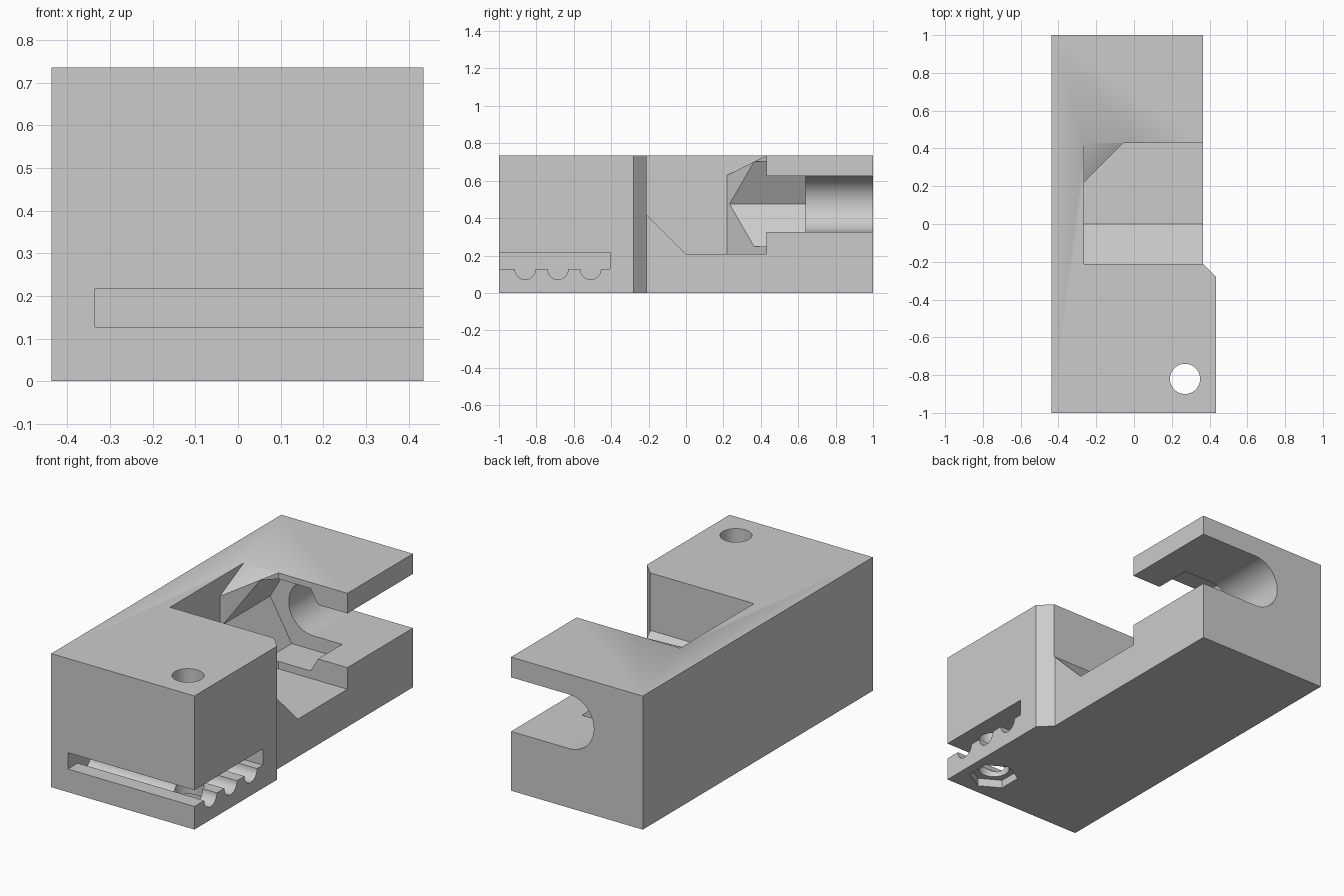
import bpy
import bmesh
from math import cos, sin, pi, radians
from mathutils import Vector

if "Cube" in bpy.data.objects:
    bpy.data.objects.remove(bpy.data.objects["Cube"], do_unlink=True)

grey = bpy.data.materials.new("plain_grey")
grey.use_nodes = True
COLOUR = (0.6, 0.6, 0.6, 1)
grey.diffuse_color = COLOUR
grey.node_tree.nodes["Principled BSDF"].inputs["Base Color"].default_value = COLOUR

# How each profile plane maps (u, v, depth) to (x, y, z)
PLACE = {
    "x": lambda u, v, d: (d, u, v),
    "y": lambda u, v, d: (u, d, v),
    "z": lambda u, v, d: (u, v, d),
}


def prism(name, profile, axis, lo, hi, bevel_plane=None):
    """Extrude a closed profile along an axis, optionally sliced by a plane."""
    bm = bmesh.new()
    place = PLACE[axis]
    face = bm.faces.new([bm.verts.new(place(u, v, lo)) for u, v in profile])
    out = bmesh.ops.extrude_face_region(bm, geom=[face])
    shift = Vector(place(0, 0, hi - lo))
    bmesh.ops.translate(bm, vec=shift,
                        verts=[g for g in out["geom"] if isinstance(g, bmesh.types.BMVert)])
    if bevel_plane:
        cut = bmesh.ops.bisect_plane(bm, geom=bm.verts[:] + bm.edges[:] + bm.faces[:],
                                     plane_co=bevel_plane[0], plane_no=bevel_plane[1],
                                     clear_outer=True)
        rim = [g for g in cut["geom_cut"] if isinstance(g, bmesh.types.BMEdge)]
        bmesh.ops.holes_fill(bm, edges=rim)
    bmesh.ops.recalc_face_normals(bm, faces=bm.faces)
    mesh = bpy.data.meshes.new(name)
    bm.to_mesh(mesh)
    bm.free()
    obj = bpy.data.objects.new(name, mesh)
    bpy.context.collection.objects.link(obj)
    mesh.materials.append(grey)
    return obj


def arc(u, v, r, start, end, steps):
    """Points on an arc, angles in degrees, both ends included."""
    angles = [radians(start + (end - start) * i / steps) for i in range(steps + 1)]
    return [(u + r * cos(a), v + r * sin(a)) for a in angles]


def ring(u, v, r, sides, turn=0):
    return arc(u, v, r, turn, turn + 360, sides)[:-1]


# Main block, narrower behind a chamfered shoulder
LEFT, BACK_LEFT, RIGHT, TOP = 0.435, 0.365, -0.437, 0.735
body = prism("clamp_block", [(RIGHT, -1), (LEFT, -1), (LEFT, -0.28),
                             (BACK_LEFT, -0.21), (BACK_LEFT, 1), (RIGHT, 1)], "z", 0, TOP)

# Open pocket with a ramped floor and an angled inner corner
POCKET_X, FLOOR = -0.265, 0.207
pocket = prism("pocket_cutter", [(POCKET_X, -0.212), (0.6, -0.212), (0.6, 0.43),
                                 (-0.055, 0.43), (POCKET_X, 0.22)], "z", FLOOR, 1,
               bevel_plane=((0, 0, FLOOR), (0, -1, -1)))

# Sloping top on the pocket corner
corner = prism("corner_slope_cutter", [(0.1, 0.57), (0.5, 0.77), (0.5, 0.9), (0.1, 0.9)],
               "x", POCKET_X, 0)

# Hexagonal socket and side-opening bore at the back
BORE_X, BORE_Z, BORE_R = 0.01, 0.475, 0.149
socket = prism("hex_socket_cutter", ring(BORE_X, BORE_Z, 0.262, 6), "y", 0.19, 0.64)
bore = prism("bore_cutter", arc(BORE_X, BORE_Z, BORE_R, 90, 270, 32)
             + [(0.6, BORE_Z - BORE_R), (0.6, BORE_Z + BORE_R)], "y", 0.35, 1.2)

# Strap slot with a row of round grooves in its floor
SLOT_FLOOR, SLOT_TOP, SLOT_END = 0.127, 0.217, -0.405
slot_profile = [(-1.2, SLOT_TOP), (-1.2, SLOT_FLOOR)]
for y in (-0.86, -0.685, -0.51):
    slot_profile += arc(y, SLOT_FLOOR, 0.055, 180, 360, 16)
slot_profile += [(SLOT_END, SLOT_FLOOR), (SLOT_END, SLOT_TOP)]
slot = prism("strap_slot_cutter", slot_profile, "x", -0.335, 0.6)

# Screw hole with a nut recess underneath
HOLE_X, HOLE_Y = 0.27, -0.82
hole = prism("screw_hole_cutter", ring(HOLE_X, HOLE_Y, 0.08, 48), "z", -0.2, 1)
nut = prism("nut_recess_cutter", ring(HOLE_X, HOLE_Y, 0.127, 6, 30), "z", -0.2, 0.045)

# Carve the block
bpy.context.view_layer.objects.active = body
for cutter in (pocket, corner, socket, bore, slot, hole, nut):
    cutter.hide_render = True
    mod = body.modifiers.new(cutter.name, "BOOLEAN")
    mod.operation = "DIFFERENCE"
    mod.solver = "EXACT"
    mod.object = cutter
    bpy.ops.object.modifier_apply(modifier=mod.name)
    bpy.data.objects.remove(cutter, do_unlink=True)

# Smooth the round surfaces, keep the edges crisp
bpy.ops.object.select_all(action="DESELECT")
body.select_set(True)
bpy.ops.object.shade_smooth_by_angle(angle=radians(30))
